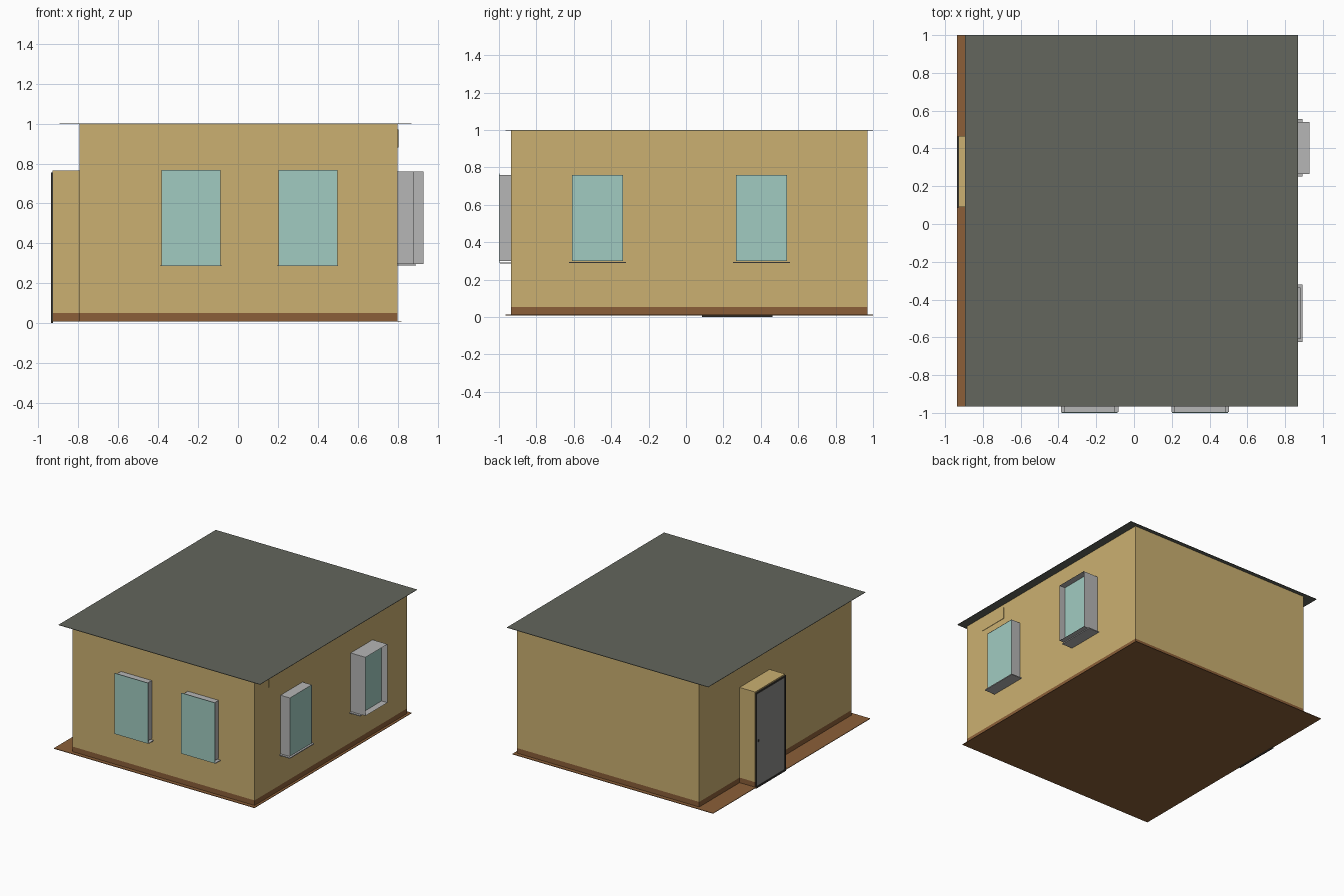
import bpy, bmesh
from mathutils import Vector

if "Cube" in bpy.data.objects:
    bpy.data.objects.remove(bpy.data.objects["Cube"])


def material(name, rgb):
    def lin(c):
        c /= 255
        return c / 12.92 if c <= 0.04045 else ((c + 0.055) / 1.055) ** 2.4
    m = bpy.data.materials.new(name)
    m.diffuse_color = (*[lin(c) for c in rgb], 1)
    m.use_nodes = True
    m.node_tree.nodes["Principled BSDF"].inputs["Base Color"].default_value = m.diffuse_color
    return m


TAN = material("tan_wall", (203, 176, 113))
BROWN = material("brown_base", (139, 95, 56))
ROOF = material("roof_grey", (99, 102, 93))
GLASS = material("pale_teal_glass", (161, 203, 193))
GREY = material("light_grey_trim", (182, 182, 182))
DOOR = material("door_grey", (140, 140, 138))
DARK = material("dark_frame", (58, 56, 52))

DIRS = {"-x": (-1, 0, 0), "+x": (1, 0, 0), "-y": (0, -1, 0),
        "+y": (0, 1, 0), "-z": (0, 0, -1), "+z": (0, 0, 1)}


def box(name, lo, hi, mat, skip=()):
    """Axis-aligned box between two corners; faces named in skip are left open."""
    lo, hi = Vector(lo), Vector(hi)
    bm = bmesh.new()
    bmesh.ops.create_cube(bm, size=1)
    for v in bm.verts:
        v.co = Vector([(lo[i] + hi[i]) / 2 + v.co[i] * (hi[i] - lo[i]) for i in range(3)])
    bm.normal_update()
    gone = [f for f in bm.faces if any(f.normal.dot(Vector(DIRS[s])) > 0.9 for s in skip)]
    bmesh.ops.delete(bm, geom=gone, context="FACES")
    me = bpy.data.meshes.new(name)
    bm.to_mesh(me)
    bm.free()
    me.materials.append(mat)
    ob = bpy.data.objects.new(name, me)
    bpy.context.collection.objects.link(ob)
    return ob


# main body: plinth band below, walls above, open at both ends
box("wall_plinth", (-0.795, -0.935, 0.01), (0.8, 0.97, 0.052), BROWN, ("-z", "+z"))
box("walls", (-0.795, -0.935, 0.052), (0.8, 0.97, 0.998), TAN, ("-z", "+z"))

# thin ground slab and thin overhanging flat roof
box("ground_slab", (-0.937, -0.965, 0.008), (0.82, 1.0, 0.012), BROWN)
box("flat_roof", (-0.895, -0.965, 0.997), (0.868, 1.0, 1.0), ROOF)

# entrance porch on the left side
box("porch_plinth", (-0.93, 0.09, 0.01), (-0.795, 0.465, 0.052), BROWN, ("-z", "+z", "+x"))
box("porch", (-0.93, 0.09, 0.052), (-0.795, 0.465, 0.765), TAN, ("-z", "+x"))

# door with a dark frame
for nm, y0, y1, z0, z1 in (("door_jamb_front", 0.085, 0.1, 0, 0.755),
                           ("door_jamb_back", 0.45, 0.462, 0, 0.755),
                           ("door_lintel", 0.1, 0.45, 0.742, 0.755),
                           ("door_threshold", 0.1, 0.45, 0, 0.014)):
    box(nm, (-0.937, y0, z0), (-0.928, y1, z1), DARK)
box("door", (-0.933, 0.1, 0.014), (-0.928, 0.45, 0.742), DOOR)
box("door_knob", (-0.937, 0.42, 0.36), (-0.932, 0.432, 0.375), DARK)

# front windows: projecting grey box, wider glass plate, thin sill
for i, x in enumerate((-0.235, 0.35)):
    box(f"front_window_box_{i}", (x - 0.135, -0.996, 0.3), (x + 0.135, -0.935, 0.76), GREY, ("+y",))
    box(f"front_window_glass_{i}", (x - 0.148, -1.0, 0.288), (x + 0.148, -0.996, 0.768), GLASS)
    box(f"front_window_sill_{i}", (x - 0.152, -0.995, 0.287), (x + 0.152, -0.935, 0.292), GREY)

# right windows: open grey casing, glass set inside, thin sill
for i, (y, depth) in enumerate(((-0.473, 0.881), (0.403, 0.93))):
    y0, y1 = y - 0.137, y + 0.137
    box(f"side_window_casing_{i}", (0.8, y0, 0.297), (depth, y1, 0.76), GREY, ("+x", "-x"))
    box(f"side_window_glass_{i}", (0.876, y0 + 0.001, 0.298), (0.88, y1 - 0.001, 0.759), GLASS)
    box(f"side_window_sill_{i}", (0.8, y - 0.152, 0.288), (0.892, y + 0.152, 0.295), GREY)

# small flush wall panel high on the right side
box("wall_panel", (0.799, -0.76, 0.88), (0.803, -0.52, 0.97), TAN)
